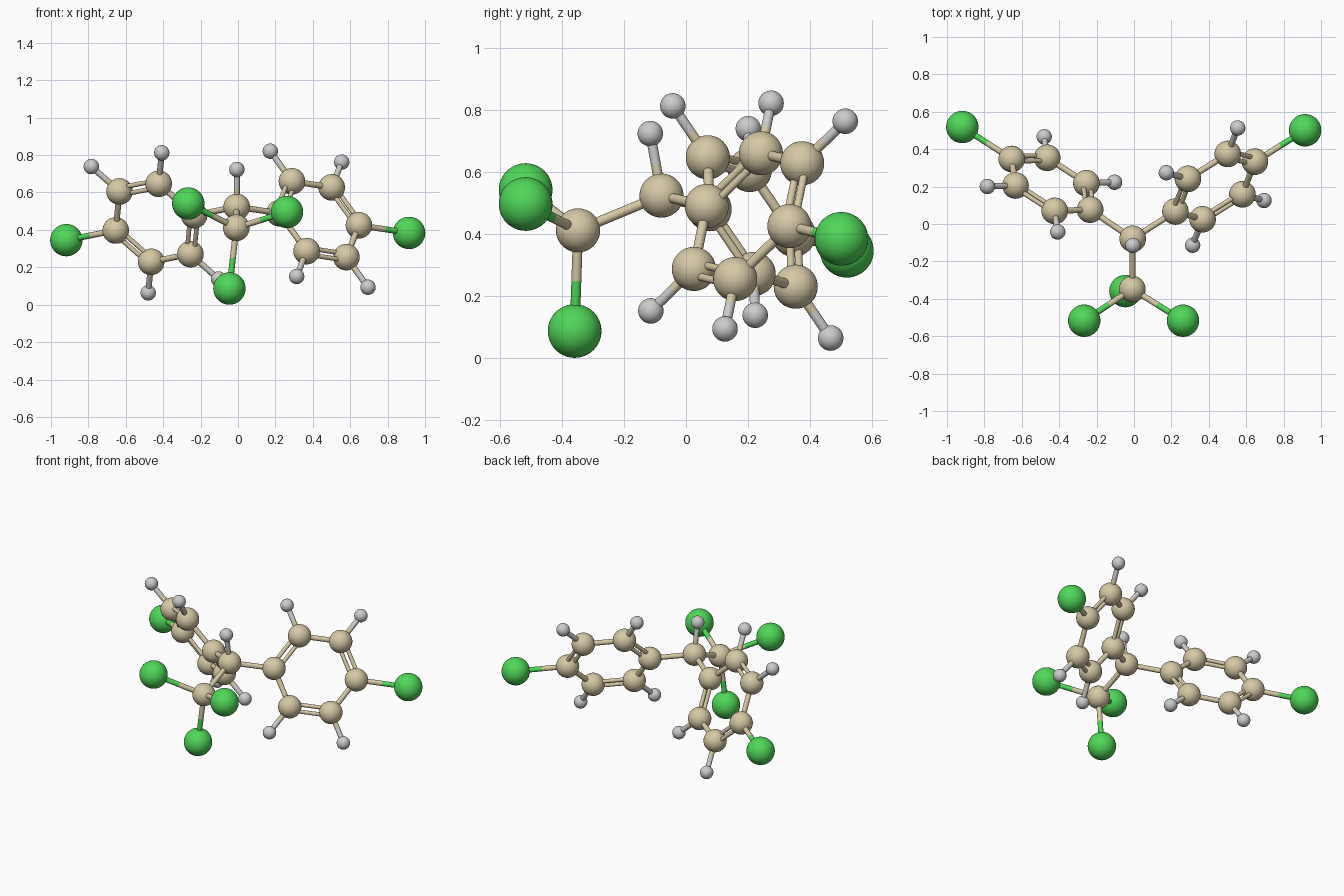
import bpy
from math import cos, sin, radians
from mathutils import Vector as V

if "Cube" in bpy.data.objects:
    bpy.data.objects.remove(bpy.data.objects["Cube"])


def material(name, rgb):
    m = bpy.data.materials.new(name)
    m.diffuse_color = (*rgb, 1)
    m.use_nodes = True
    m.node_tree.nodes["Principled BSDF"].inputs["Base Color"].default_value = m.diffuse_color
    return m


# Radius and colour per element (hydrogen stays grey)
RADIUS = {"carbon": 0.071, "chlorine": 0.0865, "hydrogen": 0.041}
MAT = {"carbon": material("tan", (0.67, 0.58, 0.38)),
       "chlorine": material("green", (0.08, 0.68, 0.1)),
       "hydrogen": None}
STICK = 0.016


def finish(name, kind):
    ob = bpy.context.object
    ob.name = name
    if MAT[kind]:
        ob.data.materials.append(MAT[kind])
    bpy.ops.object.shade_smooth_by_angle()
    return ob


def atom(kind, p, name):
    bpy.ops.mesh.primitive_uv_sphere_add(segments=40, ring_count=24,
                                         radius=RADIUS[kind], location=p)
    finish(name, kind)
    return kind, V(p)


def stick(a, b, kind, name, r=STICK):
    d = b - a
    bpy.ops.mesh.primitive_cylinder_add(vertices=20, radius=r, depth=d.length,
                                        location=(a + b) / 2)
    ob = finish(name, kind)
    ob.rotation_mode = 'QUATERNION'
    ob.rotation_quaternion = d.to_track_quat('Z', 'Y')


def bond(a, b, name):
    # Each half takes the colour of its own atom
    if a[0] == b[0]:
        stick(a[1], b[1], a[0], name)
        return
    mid = (a[1] + b[1]) / 2
    stick(a[1], mid, a[0], name + "_inner")
    stick(mid, b[1], b[0], name + "_outer")


def ring(side, centre, axis, across):
    """Six-carbon ring; axis points to the chlorine, across lies in its plane."""
    c, u = V(centre), V(axis).normalized()
    v = V(across)
    v = (v - u * v.dot(u)).normalized()
    dirs = [u * cos(radians(60 * k)) + v * sin(radians(60 * k)) for k in range(6)]
    carbons = [atom("carbon", c + d * 0.253, f"{side}_ring_carbon_{k}")
               for k, d in enumerate(dirs)]
    for k, d in enumerate(dirs):
        a, b = carbons[k], carbons[(k + 1) % 6]
        if k % 2 == 0:      # double bond: two thinner sticks side by side
            off = (dirs[k] + dirs[(k + 1) % 6]).normalized() * 0.021
            for s in (-1, 1):
                stick(a[1] + off * s, b[1] + off * s, "carbon",
                      f"{side}_double_bond_{k}", 0.0125)
        else:
            bond(a, b, f"{side}_ring_bond_{k}")
        if k == 3:          # joined to the central carbon
            continue
        kind, dist = ("chlorine", 0.572) if k == 0 else ("hydrogen", 0.454)
        bond(a, atom(kind, c + d * dist, f"{side}_{kind}_{k}"), f"{side}_{kind}_bond_{k}")
    return carbons[3]


# Central carbon with its hydrogen
hub = atom("carbon", (-0.007, -0.079, 0.523), "central_carbon")
bond(hub, atom("hydrogen", (-0.006, -0.115, 0.723), "central_hydrogen"), "central_hydrogen_bond")

# Carbon carrying three chlorines
tip = atom("carbon", (-0.009, -0.348, 0.411), "front_carbon")
bond(hub, tip, "front_bond")
for i, p in enumerate([(-0.266, -0.517, 0.541), (0.262, -0.517, 0.496), (-0.046, -0.359, 0.0865)]):
    bond(tip, atom("chlorine", p, f"front_chlorine_{i}"), f"front_chlorine_bond_{i}")

# The two side rings
bond(hub, ring("right", (0.434, 0.2, 0.457), (0.479, 0.3, -0.073), (-0.08, 0.217, 0.376)), "right_link")
bond(hub, ring("left", (-0.444, 0.212, 0.438), (-0.47, 0.304, -0.092), (0.171, 0.149, -0.379)), "left_link")
